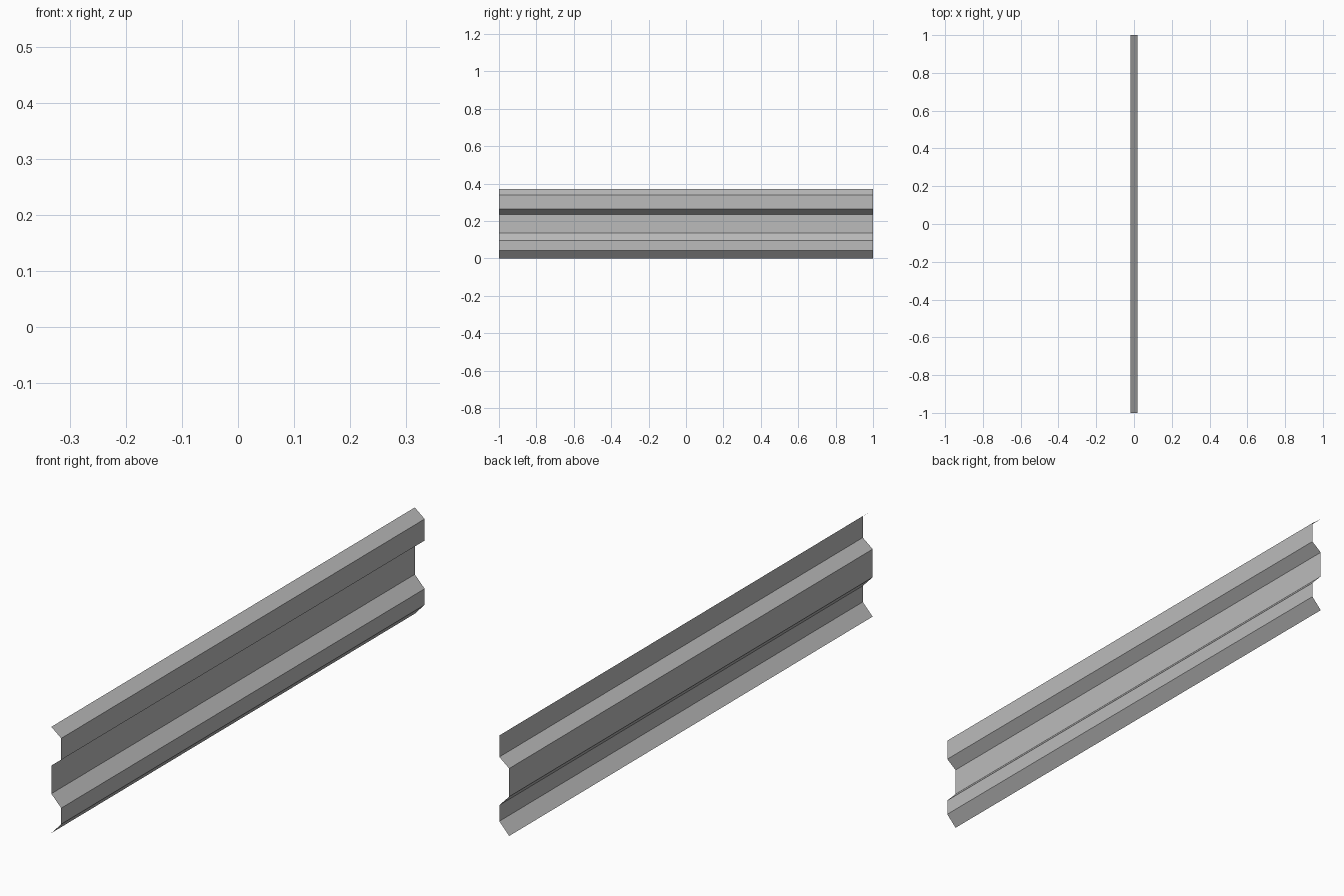
import bpy
import bmesh

if "Cube" in bpy.data.objects:
    bpy.data.objects.remove(bpy.data.objects["Cube"])

# Galvanised steel colour
steel = bpy.data.materials.new("galvanised grey")
steel.diffuse_color = (0.5, 0.5, 0.5, 1)
steel.use_nodes = True
steel.node_tree.nodes["Principled BSDF"].inputs["Base Color"].default_value = steel.diffuse_color

# Folded sheet cross-section (x, z), from top to bottom
D = 0.019
profile = [(-D, 0.37), (D, 0.34), (D, 0.265), (-D, 0.235),
           (-D, 0.137), (D, 0.097), (D, 0.041), (-D, 0.0)]

# Corrugated rail: the open profile swept along y as a single thin sheet
bm = bmesh.new()
front = [bm.verts.new((x, -1, z)) for x, z in profile]
back = [bm.verts.new((x, 1, z)) for x, z in profile]
for i in range(len(profile) - 1):
    # wound so the normals face +x
    bm.faces.new((front[i], front[i + 1], back[i + 1], back[i]))

mesh = bpy.data.meshes.new("corrugated_rail")
bm.to_mesh(mesh)
bm.free()
mesh.materials.append(steel)
rail = bpy.data.objects.new("corrugated_rail", mesh)
bpy.context.collection.objects.link(rail)
